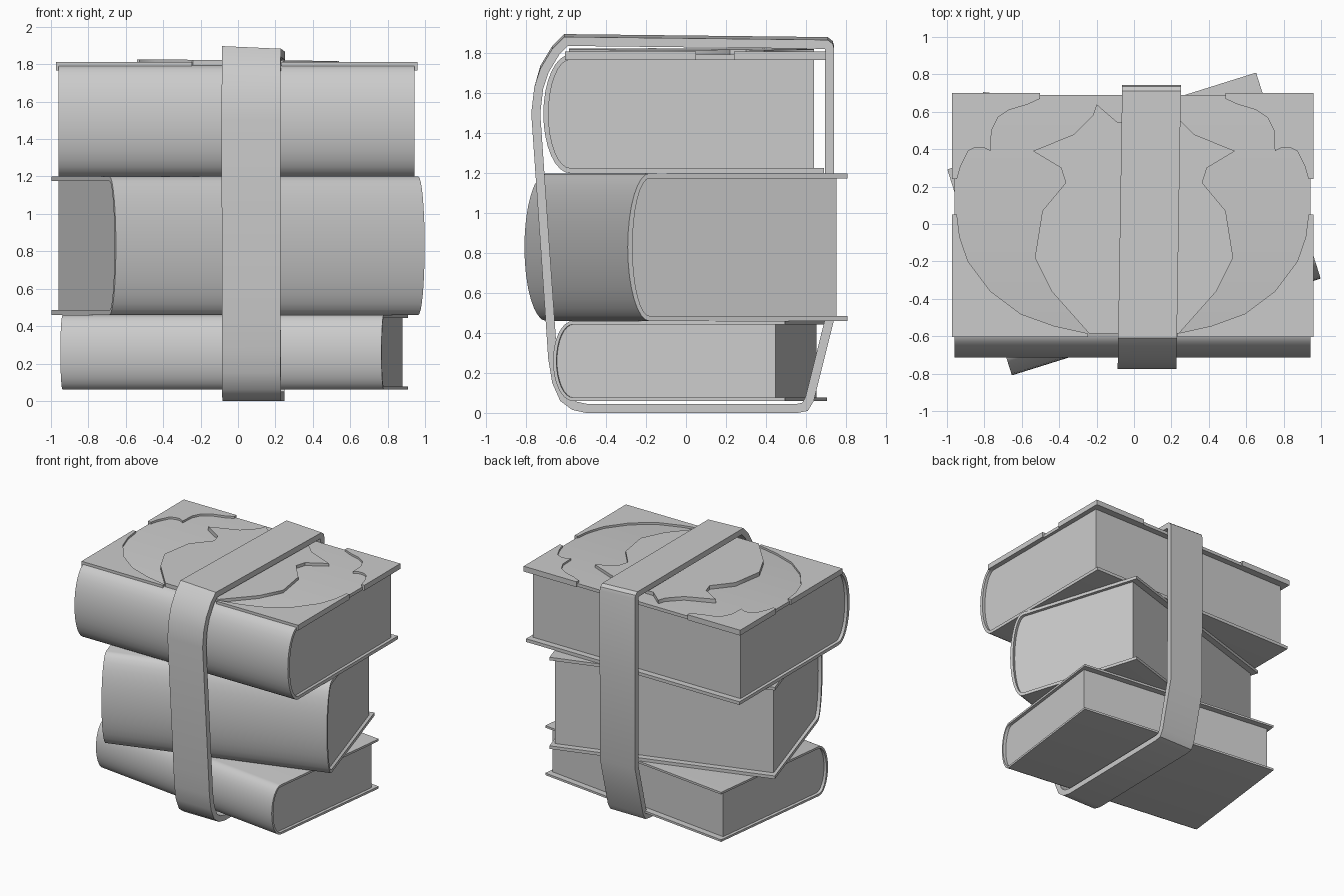
import bpy, bmesh
from math import sin, cos, pi, radians
from mathutils import Vector, Matrix

if "Cube" in bpy.data.objects:
    bpy.data.objects.remove(bpy.data.objects["Cube"])


def finish(name, bm, angle=38):
    bmesh.ops.recalc_face_normals(bm, faces=bm.faces)
    me = bpy.data.meshes.new(name)
    bm.to_mesh(me)
    bm.free()
    for p in me.polygons:
        p.use_smooth = True
    me.set_sharp_from_angle(angle=radians(angle))
    ob = bpy.data.objects.new(name, me)
    bpy.context.collection.objects.link(ob)
    return ob


def prism(name, loop, vec):
    """Closed 3D outline extruded along vec."""
    bm = bmesh.new()
    a = [bm.verts.new(p) for p in loop]
    b = [bm.verts.new(Vector(p) + Vector(vec)) for p in loop]
    bm.faces.new(a)
    bm.faces.new(b)
    n = len(a)
    for i in range(n):
        j = (i + 1) % n
        bm.faces.new((a[i], a[j], b[j], b[i]))
    return finish(name, bm)


def arc(y0, zc, a, b, n=16):
    """Half-ellipse bulging to -y, from top to bottom."""
    return [(y0 - a * sin(pi * i / n), zc + b * cos(pi * i / n)) for i in range(n + 1)]


def book(name, cx, cy, rot, w, d, z0, z1, bulge, t):
    zc, h = (z0 + z1) / 2, (z1 - z0) / 2
    y0, yb = -d / 2 + bulge, d / 2
    outer = [(yb, z1)] + arc(y0, zc, bulge, h) + [(yb, z0)]
    inner = [(yb, z1 - t)] + arc(y0, zc, bulge - t, h - t) + [(yb, z0 + t)]
    place = Matrix.Translation((cx, cy, 0)) @ Matrix.Rotation(radians(rot), 4, 'Z')
    # cover wraps round the spine as one C-shaped shell
    cover = prism(name + "_cover", [(-w / 2, y, z) for y, z in outer + inner[::-1]], (w, 0, 0))
    # page block, slightly inset from the cover edges
    pw = w - 0.05
    core = [(min(y, yb - 0.05), z) for y, z in inner]
    pages = prism(name + "_pages", [(-pw / 2, y, z) for y, z in core], (pw, 0, 0))
    cover.matrix_world = pages.matrix_world = place


book("bottom_book", -0.02, 0.02, -7, 1.73, 1.17, 0.06, 0.46, 0.10, 0.017)
book("middle_book", 0, 0, 17.4, 1.73, 1.154, 0.46, 1.20, 0.115, 0.025)
book("top_book", -0.008, -0.012, 0, 1.905, 1.405, 1.20, 1.795, 0.135, 0.026)

# corner plates on the top cover, mirrored left to right
front_corner = [(-.967, .05), (-.967, -.605), (-.24, -.605), (-.24, -.585), (-.42, -.545),
                (-.60, -.48), (-.76, -.36), (-.88, -.20), (-.925, -.07), (-.94, .05)]
back_corner = [(-.967, .24), (-.94, .24), (-.92, .31), (-.88, .39), (-.84, .41), (-.80, .41),
               (-.76, .39), (-.755, .50), (-.72, .57), (-.66, .61), (-.56, .64), (-.495, .67),
               (-.495, .70), (-.967, .70)]
for label, pts in (("front", front_corner), ("back", back_corner)):
    for side, s in (("left", 1), ("right", -1)):
        prism(f"{label}_{side}_corner_plate", [(s * x - .007, y, 1.768) for x, y in pts], (0, 0, .043))

# central raised emblem panel on the top cover
half = [(-.09, .545), (-.20, .64), (-.22, .58), (-.32, .48), (-.54, .39), (-.39, .30),
        (-.365, .22), (-.49, .07), (-.53, -.18), (-.44, -.36), (-.24, -.585)]
panel = half + [(-x, y) for x, y in reversed(half)]
prism("cover_panel", [(x, y, 1.785 - .008 * x) for x, y in panel], (0, 0, .037))

# strap round the whole stack: outer side profile (y, z), counter-clockwise
path = [(-.50, 0), (.56, 0), (.61, .01), (.64, .06), (.74, .46), (.742, 1.20), (.742, 1.83),
        (.735, 1.855), (.71, 1.875), (-.61, 1.89), (-.67, 1.83), (-.73, 1.73), (-.76, 1.63),
        (-.775, 1.50), (-.70, .42), (-.69, .27), (-.67, .15), (-.63, .06), (-.57, .015)]
t, n = 0.045, len(path)
P = [Vector(p) for p in path]
inner = []
for i in range(n):
    a, b = (P[i] - P[i - 1]).normalized(), (P[(i + 1) % n] - P[i]).normalized()
    na, nb = Vector((-a.y, a.x)), Vector((-b.y, b.x))
    inner.append(P[i] + (na + nb) * t / (1 + na.dot(nb)))
bm = bmesh.new()
rows = []
for o, q in zip(P, inner):
    row = []
    for p, s in ((o, -1), (o, 1), (q, 1), (q, -1)):
        tilt = -.007 * s if p.y > 1.7 else 0
        row.append(bm.verts.new((.082 + .016 * p.x + s * .157, p.x, p.y + tilt)))
    rows.append(row)
for i in range(n):
    r, q = rows[i], rows[(i + 1) % n]
    for k in range(4):
        m = (k + 1) % 4
        bm.faces.new((r[k], r[m], q[m], q[k]))
finish("strap", bm, 35)
